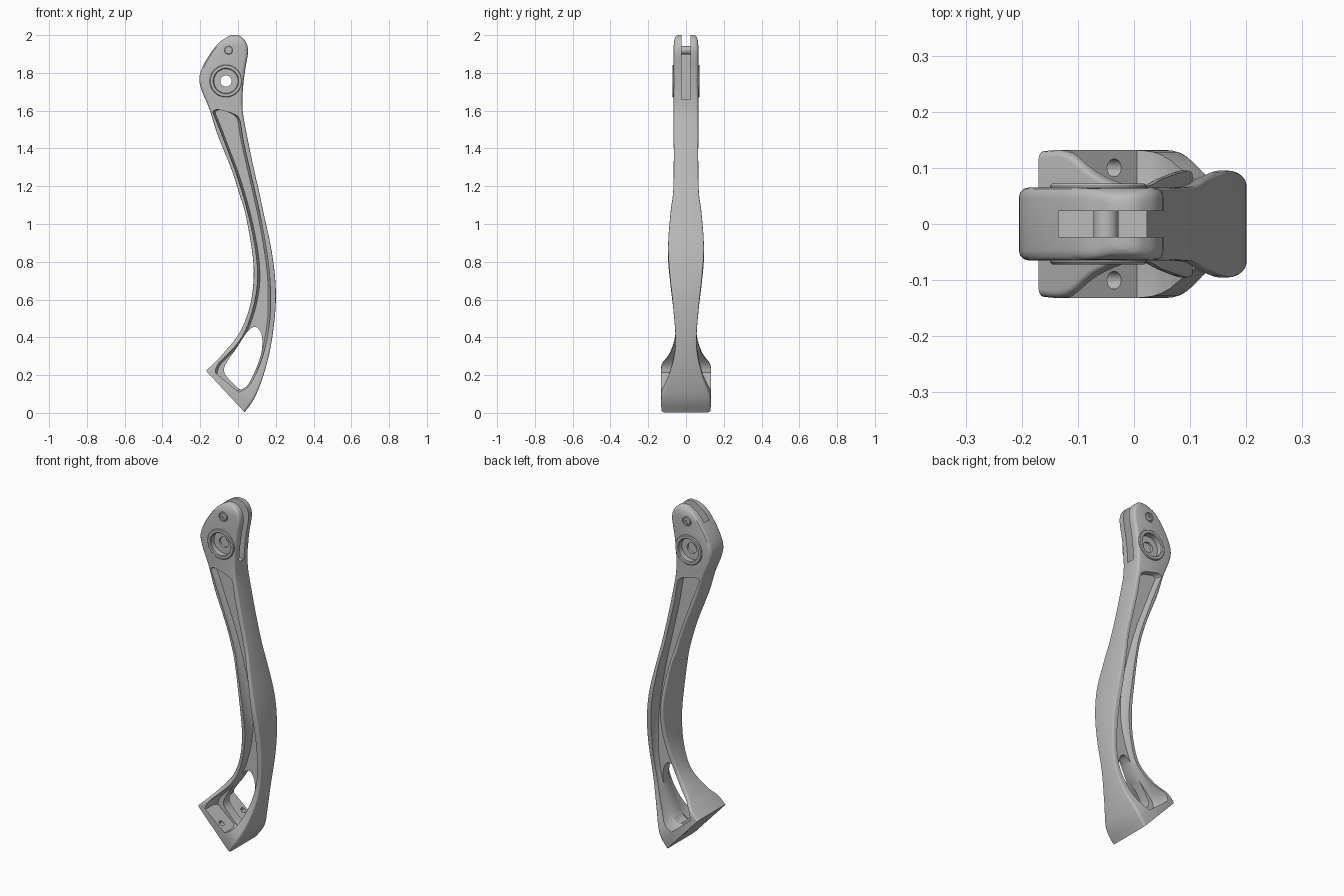
import bpy, bmesh, math
from mathutils import Vector

if "Cube" in bpy.data.objects:
    bpy.data.objects.remove(bpy.data.objects["Cube"])

metal = bpy.data.materials.new("satin grey metal")
metal.use_nodes = True
GREY = (0.5, 0.5, 0.5, 1)
metal.diffuse_color = GREY
metal.node_tree.nodes["Principled BSDF"].inputs["Base Color"].default_value = GREY


def spline(points, closed=False, steps=5):
    """Catmull-Rom interpolation of tuples of any length."""
    pts = [Vector(p) for p in points]
    n = len(pts)
    pick = (lambda i: pts[i % n]) if closed else (lambda i: pts[min(max(i, 0), n - 1)])
    out = []
    for i in range(n if closed else n - 1):
        a, b, c, d = (pick(i + k) for k in (-1, 0, 1, 2))
        for s in range(steps):
            t = s / steps
            out.append(0.5 * (2 * b + (c - a) * t + (2 * a - 5 * b + 4 * c - d) * t ** 2
                              + (3 * b - a - 3 * c + d) * t ** 3))
    return out if closed else out + [pts[-1]]


def loft(name, rings):
    """Skin closed rings of points, cap both ends and face outwards."""
    bm = bmesh.new()
    rows = [[bm.verts.new(p) for p in ring] for ring in rings]
    n = len(rows[0])
    for a, b in zip(rows, rows[1:]):
        for i in range(n):
            j = (i + 1) % n
            bm.faces.new((a[i], a[j], b[j], b[i]))
    bm.faces.new(rows[0][::-1])
    bm.faces.new(rows[-1])
    bm.normal_update()
    if bm.calc_volume(signed=True) < 0:
        bmesh.ops.reverse_faces(bm, faces=bm.faces[:])
    mesh = bpy.data.meshes.new(name)
    bm.to_mesh(mesh)
    bm.free()
    mesh.materials.append(metal)
    ob = bpy.data.objects.new(name, mesh)
    bpy.context.collection.objects.link(ob)
    return ob


def turned(name, start, axis, profile, sides=40):
    """Solid of revolution: profile is (distance along axis, radius)."""
    rot = Vector(axis).to_track_quat('Z', 'Y')
    return loft(name, [[Vector(start) + rot @ Vector((r * math.cos(a), r * math.sin(a), h))
                        for a in (2 * math.pi * k / sides for k in range(sides))]
                       for h, r in profile])


def prism(name, outline, depth):
    """Extrude an x,z outline to both sides along y."""
    return loft(name, [[(p[0], y, p[1]) for p in outline] for y in (-depth, depth)])


def cut(target, tool, operation='DIFFERENCE'):
    mod = target.modifiers.new("cut", 'BOOLEAN')
    mod.object, mod.operation, mod.solver = tool, operation, 'EXACT'
    bpy.context.view_layer.objects.active = target
    bpy.ops.object.modifier_apply(modifier=mod.name)
    bpy.data.objects.remove(tool)


def smooth(ob):
    bpy.ops.object.select_all(action='DESELECT')
    ob.select_set(True)
    bpy.context.view_layer.objects.active = ob
    bpy.ops.object.shade_smooth_by_angle(angle=math.radians(32))


# Lever body stations: inner x, z, outer x, z, half width, corner radius
stations = [
    (-.17, .223, .035, .003, .13, .014), (-.125, .265, .088, .08, .128, .012),
    (-.07, .324, .135, .2, .085, .008), (.008, .424, .175, .36, .056, .006),
    (.061, .557, .199, .56, .068, .006), (.082, .7, .196, .72, .085, .006),
    (.077, .838, .174, .88, .095, .006), (.04, 1.05, .135, 1.06, .082, .006),
    (.01, 1.15, .112, 1.17, .068, .006), (-.035, 1.29, .08, 1.31, .065, .007),
    (-.109, 1.475, .045, 1.48, .065, .01), (-.151, 1.607, .025, 1.6, .065, .013),
    (-.194, 1.713, .025, 1.7, .065, .016), (-.204, 1.782, .037, 1.81, .065, .018),
    (-.172, 1.862, .053, 1.91, .065, .018), (-.109, 1.952, .042, 1.963, .064, .018),
    (-.06, 1.988, .015, 1.992, .056, .016), (-.04, 2, -.005, 2, .045, .012)]


def section(s):
    a, b = Vector((s[0], 0, s[1])), Vector((s[2], 0, s[3]))
    half, w, r = (b - a).length / 2, s[4], s[5]
    u, mid = (b - a).normalized(), (a + b) / 2
    ring = []
    for quarter, (su, sy) in enumerate(((1, 1), (-1, 1), (-1, -1), (1, -1))):
        for k in range(4):
            ang = math.pi / 2 * (quarter + k / 3)
            ring.append(mid + u * (su * (half - r) + r * math.cos(ang))
                        + Vector((0, sy * (w - r) + r * math.sin(ang), 0)))
    return ring


body = loft("lever_body", [section(s) for s in spline(stations)])

# Raised pivot boss on both cheeks
PIVOT = Vector((-.064, 0, 1.757))
cut(body, turned("boss", PIVOT - Vector((0, .072, 0)), (0, 1, 0),
                 [(0, .082), (.004, .086), (.14, .086), (.144, .082)], 56), 'UNION')

# Long side pockets: inner x, z and outer x, z of the rim
pocket = spline([
    (-.12, .213, .005, .11), (-.103, .262, .066, .154), (-.008, .36, .13, .297),
    (.052, .467, .165, .46), (.096, .626, .172, .62), (.102, .785, .162, .78),
    (.067, .997, .125, 1.01), (.005, 1.225, .075, 1.235), (-.077, 1.45, .03, 1.43),
    (-.12, 1.56, .012, 1.54), (-.132, 1.595, -.005, 1.572), (-.11, 1.607, -.04, 1.59)], steps=4)


def pocket_section(s, side):
    a, b = Vector((s[0], 0, s[1])), Vector((s[2], 0, s[3]))
    slope = (b - a).normalized() * .012
    at = lambda p, y: p + Vector((0, side * y, 0))
    return [at(a + slope, .028), at(a, .055), at(a, .16), at(b, .16), at(b, .055), at(b - slope, .028)]


for side in (-1, 1):
    cut(body, loft("pocket_cutter", [pocket_section(s, side) for s in pocket]))

# Window through the web near the foot
window = spline([
    (.093, .456), (.125, .414), (.125, .324), (.093, .228), (.056, .154), (.024, .122),
    (-.013, .143), (-.072, .212), (-.061, .265), (-.003, .35), (.05, .43)], True, 4)
cut(body, prism("window_cutter", window, .04))

# Fork slot at the head
cut(body, prism("slot_cutter", [(-.135, 1.66), (-.135, 2.1), (.2, 2.1), (.2, 1.66)], .023))

# Pivot bore and counterbores, pin recesses
PIN = Vector((-.05, 0, 1.92))
cut(body, turned("bore_cutter", PIVOT - Vector((0, .2, 0)), (0, 1, 0), [(0, .03), (.4, .03)]))
for side in (-1, 1):
    out = Vector((0, side, 0))
    cut(body, turned("counterbore_cutter", PIVOT + out * .038, out,
                     [(0, .064), (.03, .064), (.036, .07), (.1, .07)], 56))
    cut(body, turned("pin_recess_cutter", PIN + out * .058, out, [(0, .027), (.05, .027)]))

# Mounting holes through the foot plate
foot_normal = Vector((.736, 0, .677))
for side in (-1, 1):
    cut(body, turned("foot_hole_cutter", Vector((-.053, side * .1, .127)) - foot_normal * .09,
                     foot_normal, [(0, .016), (.12, .016)], 24))
smooth(body)

# Cross pin with hexagonal sockets
pin = turned("cross_pin", PIN - Vector((0, .063, 0)), (0, 1, 0),
             [(0, .019), (.003, .022), (.123, .022), (.126, .019)])
for side in (-1, 1):
    out = Vector((0, side, 0))
    cut(pin, turned("socket_cutter", PIN + out * .05, out, [(0, .011), (.03, .011)], 6))
smooth(pin)
